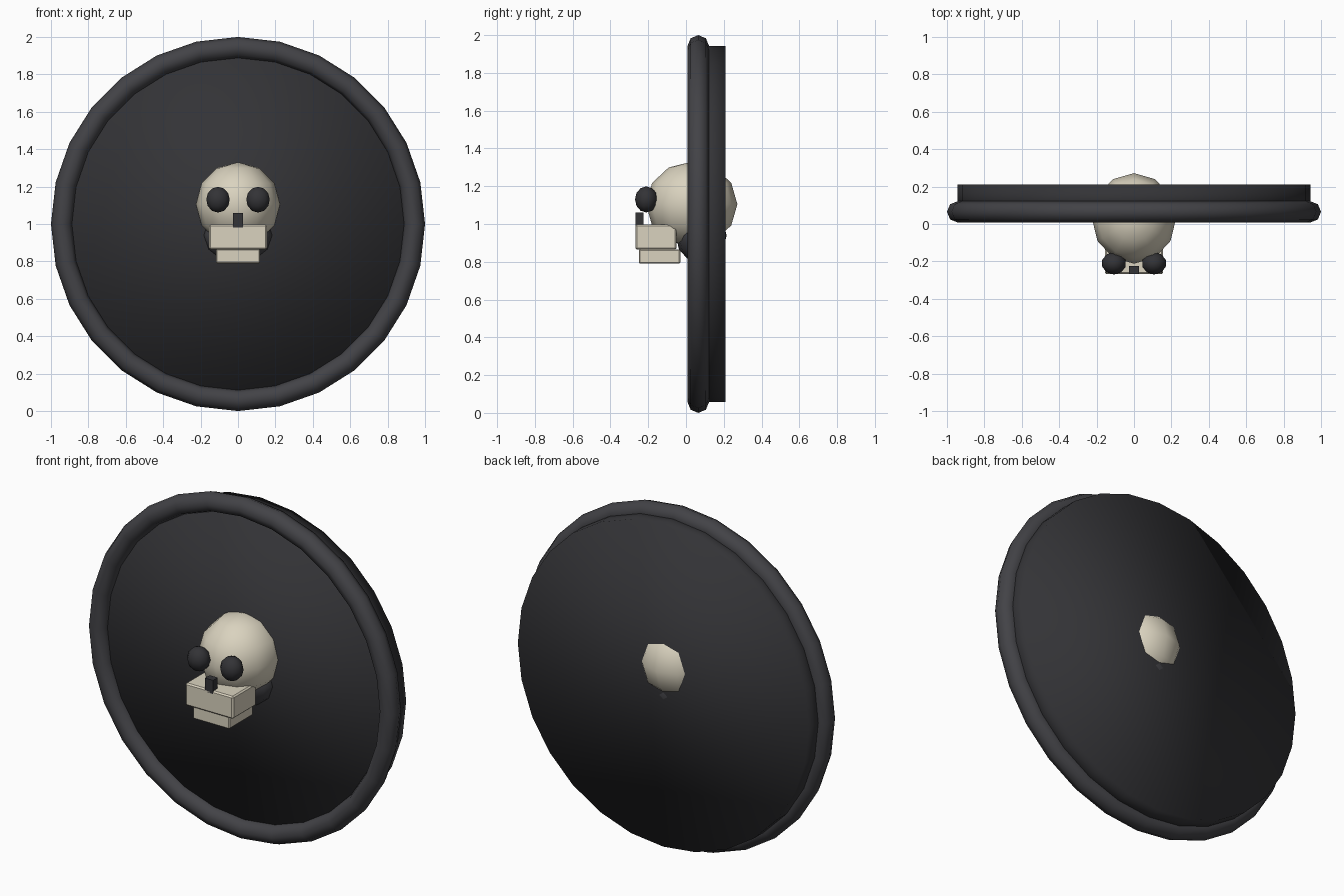
import bpy, math

if "Cube" in bpy.data.objects:
    bpy.data.objects.remove(bpy.data.objects["Cube"])

def mat(name, rgb):
    m = bpy.data.materials.new(name)
    m.diffuse_color = (*rgb, 1)
    m.use_nodes = True
    m.node_tree.nodes["Principled BSDF"].inputs["Base Color"].default_value = m.diffuse_color
    return m

DARK = mat("dark_wood", (0.033, 0.033, 0.037, 1)[:3])
RIM = mat("dark_metal", (0.055, 0.055, 0.062))
BONE = mat("bone", (0.70, 0.65, 0.52))

def finish(name, material, smooth=True):
    o = bpy.context.object
    o.name = name
    o.data.materials.append(material)
    bpy.ops.object.transform_apply(location=False, rotation=True, scale=True)
    if smooth:
        bpy.ops.object.shade_smooth()
    return o

def ball(name, loc, size, material, seg=12, rings=6):
    bpy.ops.mesh.primitive_uv_sphere_add(segments=seg, ring_count=rings, radius=1, location=loc)
    bpy.context.object.scale = size
    return finish(name, material)

def box(name, x, y, z, material, bevel=0.0):
    # x is half width; y and z are (min, max)
    bpy.ops.mesh.primitive_cube_add(size=1, location=(0, sum(y) / 2, sum(z) / 2))
    bpy.context.object.scale = (2 * x, y[1] - y[0], z[1] - z[0])
    o = finish(name, material, False)
    if bevel:
        b = o.modifiers.new("bevel", 'BEVEL')
        b.width, b.segments = bevel, 1
    return o

FACE_FRONT = (math.pi / 2, 0, 0)

# Shield disc
bpy.ops.mesh.primitive_cylinder_add(vertices=28, radius=0.943, depth=0.15,
                                    location=(0, 0.135, 1), rotation=FACE_FRONT)
finish("shield_disc", DARK)

# Rounded rim
bpy.ops.mesh.primitive_torus_add(major_segments=28, minor_segments=8, major_radius=0.943,
                                 minor_radius=0.057, location=(0, 0.065, 1), rotation=FACE_FRONT)
finish("shield_rim", RIM)

# Skull emblem
ball("cranium", (0, 0.03, 1.105), (0.225, 0.242, 0.225), BONE)
for side, label in ((-1, "left"), (1, "right")):
    ball("eye_socket_" + label, (side * 0.107, -0.21, 1.13), (0.066, 0.06, 0.069), DARK, 10, 6)
box("nose_hole", 0.026, (-0.268, -0.225), (0.98, 1.06), DARK)
box("upper_jaw", 0.155, (-0.268, -0.05), (0.865, 0.997), BONE, 0.008)
box("lower_jaw", 0.118, (-0.25, -0.03), (0.79, 0.866), BONE, 0.006)

# Dark backing boss behind the jaw
ball("emblem_boss", (0, 0.08, 0.94), (0.19, 0.135, 0.15), RIM)
